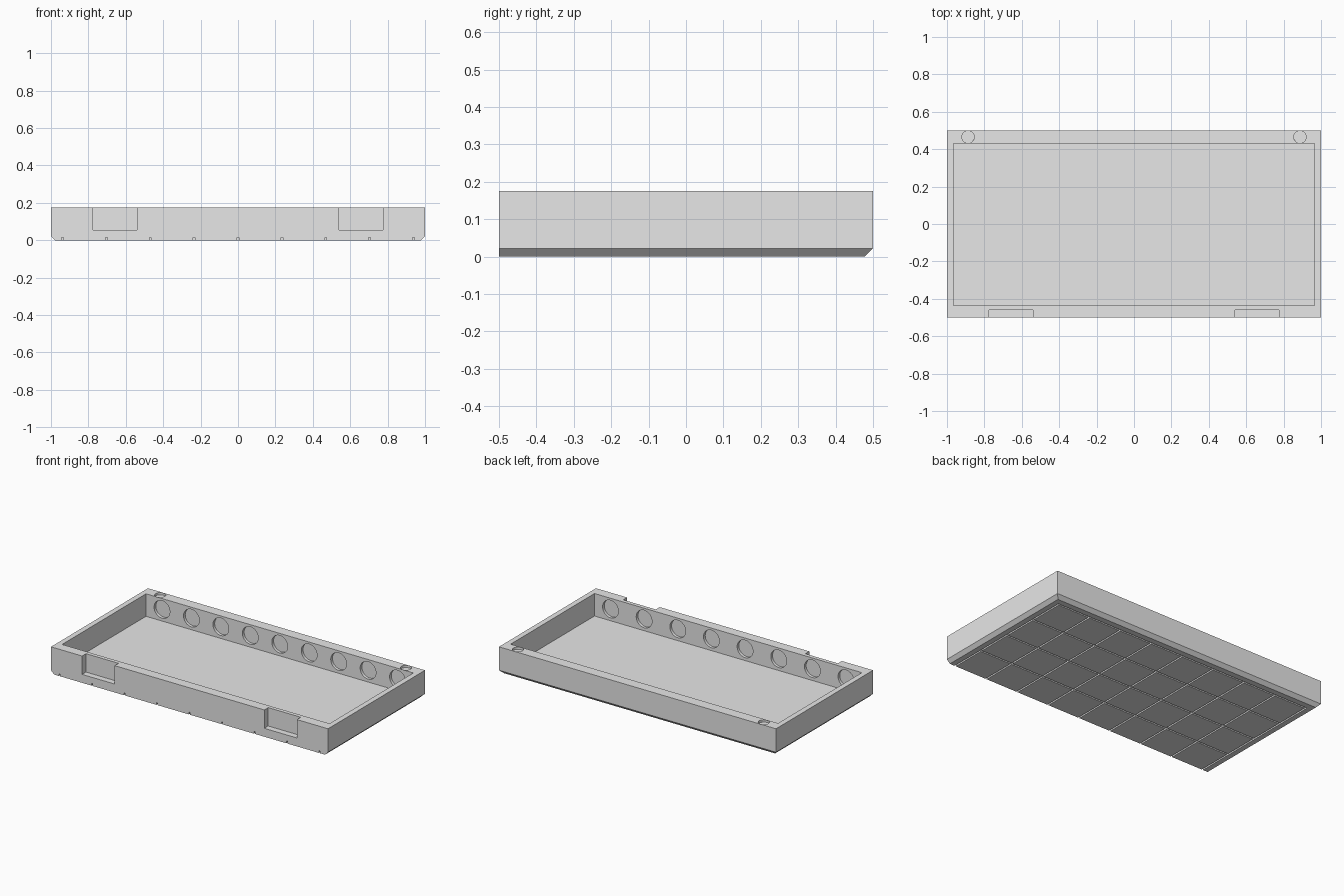
import bpy, bmesh, math

if "Cube" in bpy.data.objects:
    bpy.data.objects.remove(bpy.data.objects["Cube"])

H = 0.175       # tray height
FLOOR = 0.028   # inner floor level
CH = 0.022      # bottom chamfer

grey = bpy.data.materials.new("plain grey")
grey.diffuse_color = (0.8, 0.8, 0.8, 1)
grey.use_nodes = True
grey.node_tree.nodes["Principled BSDF"].inputs["Base Color"].default_value = grey.diffuse_color


# Outer shell: bottom edges bevelled on the left, right and back
def ring(bm, x, y_front, y_back, z):
    return [bm.verts.new(p) for p in ((-x, y_front, z), (x, y_front, z),
                                      (x, y_back, z), (-x, y_back, z))]


bm = bmesh.new()
low = ring(bm, 1 - CH, -0.5, 0.5 - CH, 0)
mid = ring(bm, 1, -0.5, 0.5, CH)
top = ring(bm, 1, -0.5, 0.5, H)
bm.faces.new(low[::-1])
bm.faces.new(top)
for a, b in ((low, mid), (mid, top)):
    for i in range(4):
        j = (i + 1) % 4
        bm.faces.new((a[i], a[j], b[j], b[i]))
mesh = bpy.data.meshes.new("tray")
bm.to_mesh(mesh)
bm.free()
tray = bpy.data.objects.new("tray", mesh)
bpy.context.collection.objects.link(tray)
mesh.materials.append(grey)
bpy.context.view_layer.objects.active = tray


def cut(cutter):
    """Subtract the cutter from the tray and discard it."""
    cutter.hide_render = True
    cutter.data.materials.append(grey)
    mod = tray.modifiers.new("cut", 'BOOLEAN')
    mod.operation = 'DIFFERENCE'
    mod.solver = 'EXACT'
    mod.object = cutter
    bpy.context.view_layer.objects.active = tray
    bpy.ops.object.modifier_apply(modifier=mod.name)
    bpy.data.objects.remove(cutter)


def cut_box(x0, x1, y0, y1, z0, z1):
    bpy.ops.mesh.primitive_cube_add(
        size=1, location=((x0 + x1) / 2, (y0 + y1) / 2, (z0 + z1) / 2))
    ob = bpy.context.object
    for v in ob.data.vertices:
        v.co = (v.co.x * (x1 - x0), v.co.y * (y1 - y0), v.co.z * (z1 - z0))
    cut(ob)


def cut_hole(location, radius, depth, tilt=0):
    bpy.ops.mesh.primitive_cylinder_add(
        vertices=40, radius=radius, depth=2 * depth,
        location=location, rotation=(tilt, 0, 0))
    cut(bpy.context.object)


# Inner cavity
cut_box(-0.965, 0.965, -0.435, 0.43, FLOOR, H + 0.1)

# Latch notches in the front wall
for s in (-1, 1):
    x0, x1 = sorted((s * 0.54, s * 0.775))
    cut_box(x0, x1, -0.6, -0.46, 0.055, H + 0.1)

# Round recesses along the inner back wall (9) and front wall (8)
for count, y in ((9, 0.43), (8, -0.435)):
    for i in range(count):
        x = -0.85 + 1.7 * i / (count - 1)
        cut_hole((x, y, 0.104), 0.057, 0.018, math.pi / 2)

# Round recesses in the back rim
for s in (-1, 1):
    cut_hole((s * 0.887, 0.465, H), 0.033, 0.015)

# Grid of grooves under the base, open at the front
PITCH, W, DEEP = 0.2345, 0.005, 0.015
for i in range(-4, 5):
    x = i * PITCH
    cut_box(x - W, x + W, -0.6, 0.44, -0.1, DEEP)
for i in range(4):
    y = 0.435 - i * PITCH
    cut_box(-0.943, 0.943, y - W, y + W, -0.1, DEEP)

bpy.ops.object.select_all(action='DESELECT')
tray.select_set(True)
bpy.context.view_layer.objects.active = tray
bpy.ops.object.shade_smooth_by_angle(angle=math.radians(25))
